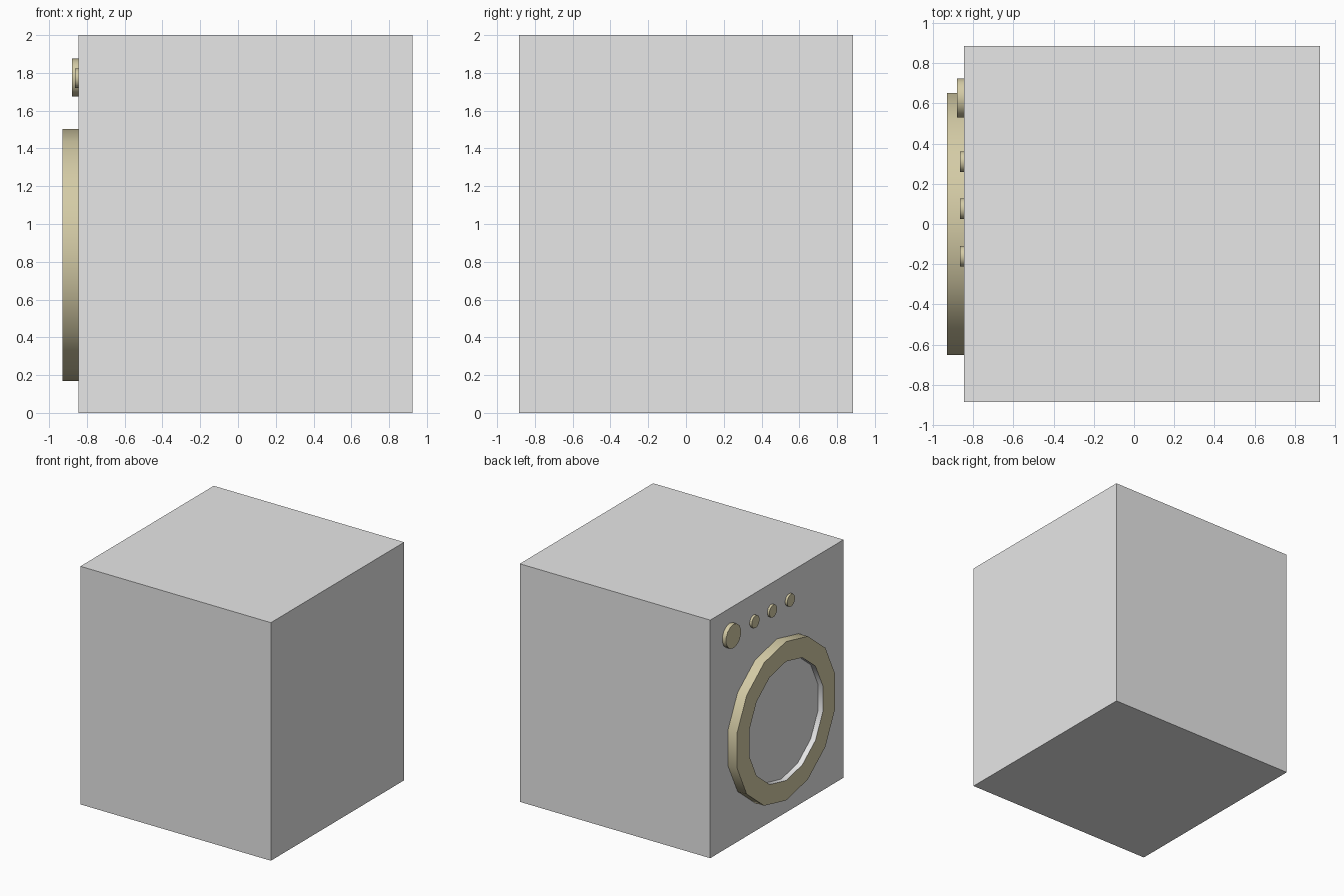
import bpy, bmesh, math

if "Cube" in bpy.data.objects:
    bpy.data.objects.remove(bpy.data.objects["Cube"])

def material(name, rgb):
    m = bpy.data.materials.new(name)
    m.diffuse_color = (*rgb, 1)
    m.use_nodes = True
    m.node_tree.nodes["Principled BSDF"].inputs["Base Color"].default_value = m.diffuse_color
    return m

GREY = material("light grey", (0.8, 0.8, 0.8))
TAN = material("warm beige", (0.66, 0.60, 0.38))
FACE_X = -0.845   # plane of the panel carrying the door and knobs
SIDES = 14

def finish(name, bm, mats):
    me = bpy.data.meshes.new(name)
    bm.normal_update()
    bm.to_mesh(me)
    bm.free()
    ob = bpy.data.objects.new(name, me)
    bpy.context.collection.objects.link(ob)
    for m in mats:
        me.materials.append(m)
    return ob

def smooth(ob):
    bpy.ops.object.select_all(action='DESELECT')
    ob.select_set(True)
    bpy.context.view_layer.objects.active = ob
    bpy.ops.object.shade_smooth_by_angle(angle=math.radians(35))

def turned(name, y, z, profile, grey_from=99):
    """Part turned around the x axis from (x, radius) steps, capped at the end."""
    bm = bmesh.new()
    rings = []
    for x, r in profile:
        rings.append([bm.verts.new((x, y + r * math.sin(2 * math.pi * i / SIDES),
                                    z + r * math.cos(2 * math.pi * i / SIDES)))
                      for i in range(SIDES)])
    for k in range(len(rings) - 1):
        a, b = rings[k], rings[k + 1]
        for i in range(SIDES):
            j = (i + 1) % SIDES
            f = bm.faces.new((a[i], b[i], b[j], a[j]))
            f.material_index = int(k >= grey_from)
    cap = bm.faces.new(rings[-1])
    cap.material_index = int(len(rings) - 1 >= grey_from)
    bmesh.ops.recalc_face_normals(bm, faces=bm.faces)
    cap.normal_update()
    if cap.normal.x > 0:
        bmesh.ops.reverse_faces(bm, faces=bm.faces)
    smooth(finish(name, bm, [TAN, GREY]))

# cabinet
bm = bmesh.new()
bmesh.ops.create_cube(bm, size=1)
for v in bm.verts:
    v.co.x = FACE_X if v.co.x < 0 else 0.925
    v.co.y *= 1.77
    v.co.z = 2 * (v.co.z + 0.5)
finish("cabinet", bm, [GREY])

# round door: beige rim with a recessed grey window
turned("door", 0, 0.837,
       [(FACE_X, 0.667), (-0.93, 0.667), (-0.93, 0.5), (-0.885, 0.5)], grey_from=2)

# dial and buttons
turned("dial", 0.626, 1.775, [(FACE_X, 0.1), (-0.88, 0.1)])
for n, y in enumerate((0.31, 0.076, -0.161)):
    turned(f"button_{n + 1}", y, 1.772, [(FACE_X, 0.052), (-0.864, 0.052)])
